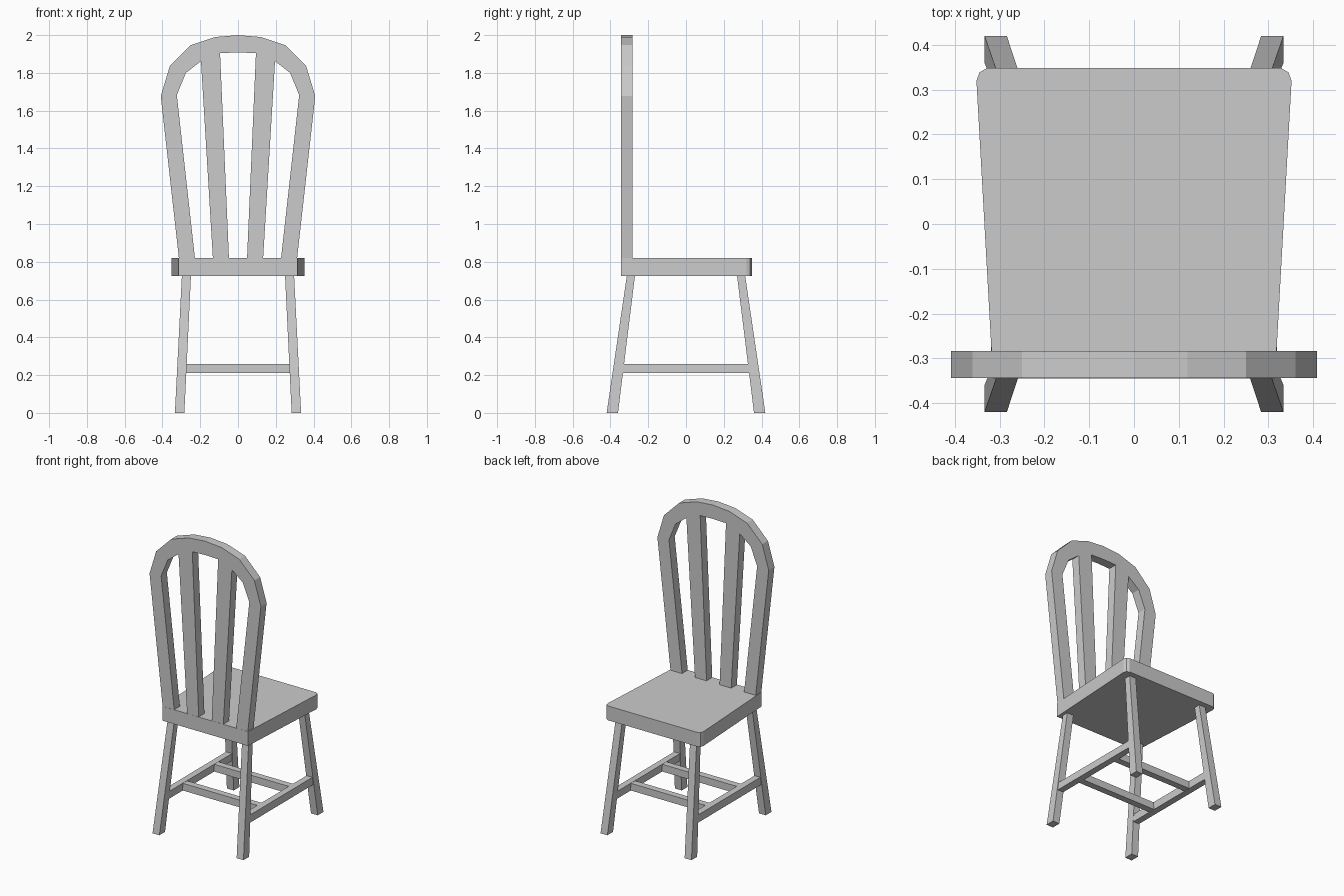
import bpy, bmesh
from mathutils import Vector

if "Cube" in bpy.data.objects:
    bpy.data.objects.remove(bpy.data.objects["Cube"])


def finish(name, bm):
    bmesh.ops.recalc_face_normals(bm, faces=bm.faces[:])
    mesh = bpy.data.meshes.new(name)
    bm.to_mesh(mesh)
    bm.free()
    ob = bpy.data.objects.new(name, mesh)
    bpy.context.collection.objects.link(ob)
    return ob


def extrude_sheet(name, points, faces, offset):
    """Thicken a flat sheet of faces along offset."""
    bm = bmesh.new()
    vs = [bm.verts.new(p) for p in points]
    for f in faces:
        bm.faces.new([vs[i] for i in f])
    bmesh.ops.recalc_face_normals(bm, faces=bm.faces[:])
    ret = bmesh.ops.extrude_face_region(bm, geom=bm.faces[:], use_keep_orig=True)
    moved = [g for g in ret["geom"] if isinstance(g, bmesh.types.BMVert)]
    bmesh.ops.translate(bm, verts=moved, vec=Vector(offset))
    return finish(name, bm)


def loft(name, bottom, top):
    """Four-sided bar between two rings of corners."""
    bm = bmesh.new()
    a = [bm.verts.new(p) for p in bottom]
    b = [bm.verts.new(p) for p in top]
    bm.faces.new(a)
    bm.faces.new(b)
    for i in range(4):
        j = (i + 1) % 4
        bm.faces.new((a[i], a[j], b[j], b[i]))
    return finish(name, bm)


def rect(x0, x1, y0, y1, z):
    return [(x0, y0, z), (x1, y0, z), (x1, y1, z), (x0, y1, z)]


# Seat: tapered slab with rounded corners on the wide edge
half = [(0.315, -0.345), (0.352, 0.32), (0.345, 0.339), (0.327, 0.349)]
outline = half + [(-x, y) for x, y in reversed(half)]
extrude_sheet("seat", [(x, y, 0.725) for x, y in outline],
              [range(len(outline))], (0, 0, 0.095))

# Bow back with two slats, one continuous sheet
outer = [(-0.313, 0.82), (-0.409, 1.677), (-0.361, 1.836),
         (-0.25, 1.947), (-0.12, 1.99), (0, 2.0)]
inner = [(-0.228, 0.82), (-0.324, 1.682), (-0.276, 1.80),
         (-0.196, 1.862), (-0.095, 1.905), (0, 1.908)]
outer += [(-x, z) for x, z in reversed(outer[:-1])]
inner += [(-x, z) for x, z in reversed(inner[:-1])]
n = len(outer)
feet = [(-0.133, 0.82), (-0.048, 0.82), (0.048, 0.82), (0.133, 0.82)]
faces = [(i, i + 1, n + i + 1, n + i) for i in range(n - 1)]
faces += [(2 * n, 2 * n + 1, n + 4, n + 3),
          (2 * n + 2, 2 * n + 3, n + 7, n + 6)]
extrude_sheet("bow_back", [(x, -0.344, z) for x, z in outer + inner + feet],
              faces, (0, 0.06, 0))

# Splayed, tapered legs
for sy, end in ((-1, "front"), (1, "rear")):
    for sx, side in ((-1, "left"), (1, "right")):
        loft(f"{end}_{side}_leg",
             rect(sx * 0.284, sx * 0.334, sy * 0.36, sy * 0.42, 0),
             rect(sx * 0.249, sx * 0.297, sy * 0.27, sy * 0.313, 0.727))

# Side stretchers between the legs
for sx, side in ((-1, "left"), (1, "right")):
    loft(f"{side}_stretcher",
         rect(sx * 0.276, sx * 0.319, -0.355, 0.355, 0.21),
         rect(sx * 0.274, sx * 0.317, -0.35, 0.35, 0.26))

# Cross stretchers between the side stretchers
for y, end in ((-0.165, "front"), (0.165, "rear")):
    loft(f"{end}_cross_stretcher",
         rect(-0.28, 0.28, y - 0.022, y + 0.022, 0.211),
         rect(-0.28, 0.28, y - 0.022, y + 0.022, 0.259))
